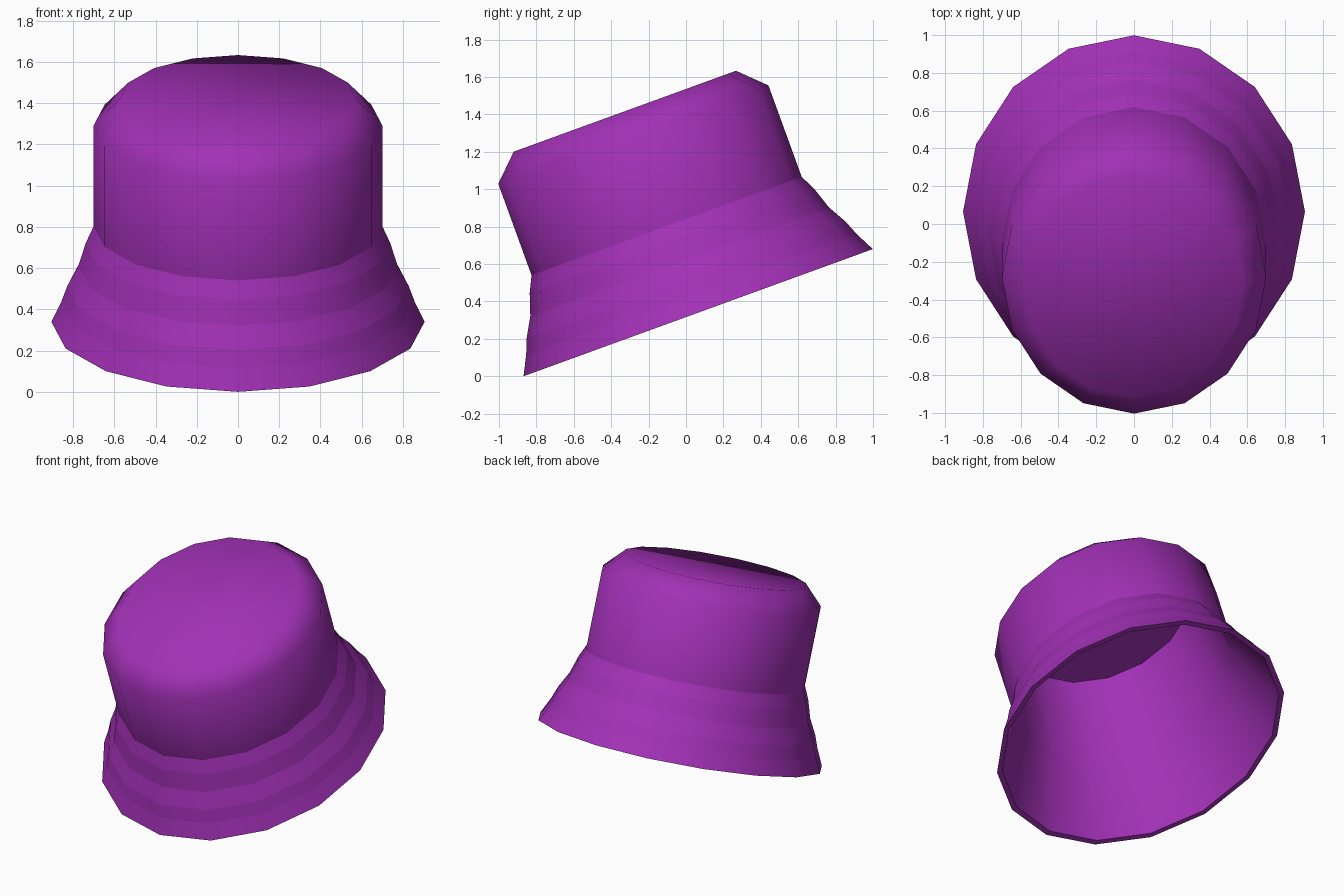
import bpy, bmesh, math

if "Cube" in bpy.data.objects:
    bpy.data.objects.remove(bpy.data.objects["Cube"])

SIDES = 16
STRETCH = 1.098          # hat is longer front to back than wide
TILT = math.radians(20)
CENTRE = (0, 0.065, 0.34)

purple = bpy.data.materials.new("purple_cloth")
purple.diffuse_color = (0.36, 0.03, 0.47, 1)
purple.use_nodes = True
purple.node_tree.nodes["Principled BSDF"].inputs["Base Color"].default_value = purple.diffuse_color


def loft(name, profile, cap=False, inward=False, sharp_rings=False):
    """Oval rings joined into a shell; profile is (side radius, height)."""
    bm = bmesh.new()
    rings = []
    for r, h in profile:
        rings.append([bm.verts.new((r * math.cos(a), r * STRETCH * math.sin(a), h))
                      for a in (2 * math.pi * i / SIDES for i in range(SIDES))])
    for low, high in zip(rings, rings[1:]):
        for i in range(SIDES):
            j = (i + 1) % SIDES
            bm.faces.new((low[i], low[j], high[j], high[i]))
    if cap:
        bm.faces.new(rings[-1])
    if inward:
        bmesh.ops.reverse_faces(bm, faces=bm.faces[:])
    for f in bm.faces:
        f.smooth = True
    for e in bm.edges:
        level = abs(e.verts[0].co.z - e.verts[1].co.z) < 1e-5
        lip = inward and level and e.verts[0].co.z > 1
        if level and (sharp_rings or lip):
            e.smooth = False
    mesh = bpy.data.meshes.new(name)
    bm.to_mesh(mesh)
    bm.free()
    obj = bpy.data.objects.new(name, mesh)
    bpy.context.collection.objects.link(obj)
    obj.data.materials.append(purple)
    obj.location = CENTRE
    obj.rotation_euler = (TILT, 0, 0)
    return obj


# Crown: straight wall, bevelled shoulder, flat top
loft("crown", [(0.70, 0.493), (0.70, 1.013), (0.576, 1.146)], cap=True)

# Brim: flared with stitched bands, turned under at the rim
loft("brim", [(0.872, 0), (0.905, 0), (0.857, 0.103), (0.827, 0.186),
              (0.774, 0.289), (0.738, 0.407), (0.70, 0.493)], sharp_rings=True)

# Lining: tapered inside surface closed near the top
loft("lining", [(0.872, 0), (0.677, 0.495), (0.565, 1.12)], cap=True, inward=True)
